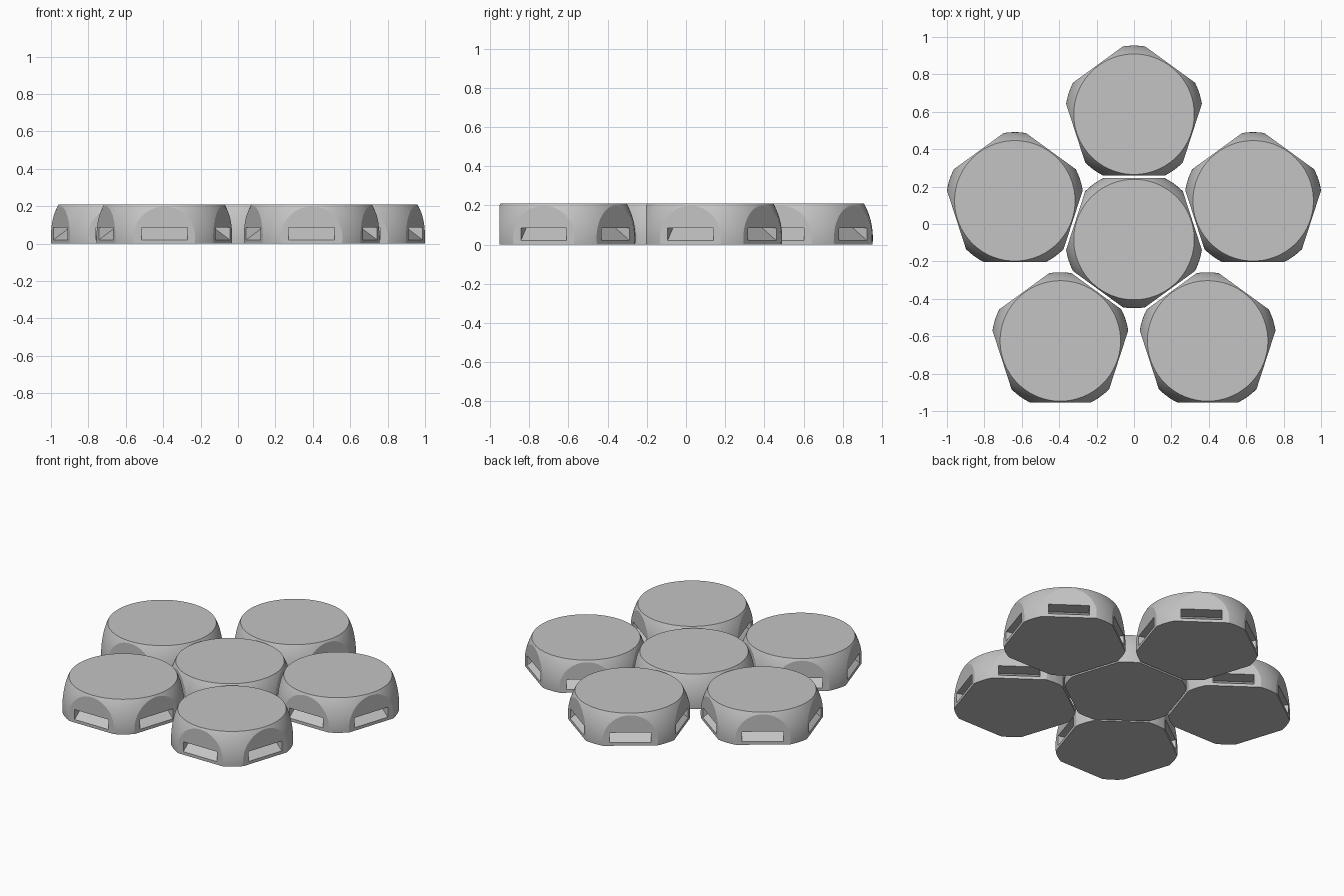
import bpy, bmesh, math
from mathutils import Vector, Matrix

if "Cube" in bpy.data.objects:
    bpy.data.objects.remove(bpy.data.objects["Cube"])

SPHERE_R, SPHERE_Z = 0.367, 0.034   # sphere every puck is cut from
APOTHEM, HEIGHT = 0.328, 0.21       # distance to flat sides, top height
SPACING, CENTER_Y = 0.67, -0.083    # ring radius and middle puck position
SLOT_LOW, SLOT_HIGH, SLOT_HALF, SLOT_DEPTH = 0.02, 0.085, 0.123, 0.09

grey = bpy.data.materials.new("plain_grey")
grey.use_nodes = True
color = (0.55, 0.55, 0.55, 1)
grey.diffuse_color = color
grey.node_tree.nodes["Principled BSDF"].inputs["Base Color"].default_value = color

SIDES = [math.radians(-90 + 72 * i) for i in range(5)]


def add_object(name, bm):
    mesh = bpy.data.meshes.new(name)
    bm.to_mesh(mesh)
    bm.free()
    obj = bpy.data.objects.new(name, mesh)
    bpy.context.collection.objects.link(obj)
    return obj


def slice_off(bm, point, normal):
    """Cut away everything beyond a plane and cap the opening."""
    cut = bmesh.ops.bisect_plane(bm, geom=bm.verts[:] + bm.edges[:] + bm.faces[:],
                                 plane_co=point, plane_no=normal, clear_outer=True)
    edges = [e for e in cut["geom_cut"] if isinstance(e, bmesh.types.BMEdge)]
    bmesh.ops.contextual_create(bm, geom=edges)


# Puck body: sphere cut flat on top, bottom and five sides
bm = bmesh.new()
bmesh.ops.create_uvsphere(bm, u_segments=120, v_segments=64, radius=SPHERE_R,
                          matrix=Matrix.Translation((0, 0, SPHERE_Z)))
slice_off(bm, Vector((0, 0, HEIGHT)), Vector((0, 0, 1)))
slice_off(bm, Vector((0, 0, 0)), Vector((0, 0, -1)))
for a in SIDES:
    n = Vector((math.cos(a), math.sin(a), 0))
    slice_off(bm, n * APOTHEM, n)
bmesh.ops.recalc_face_normals(bm, faces=bm.faces[:])
puck = add_object("middle_puck", bm)
puck.data.materials.append(grey)

# Wedge slots: level ceiling, floor sloping up inwards
bm = bmesh.new()
profile = [(APOTHEM + 0.03, SLOT_LOW), (APOTHEM + 0.03, SLOT_HIGH),
           (APOTHEM - SLOT_DEPTH, SLOT_HIGH), (APOTHEM, SLOT_LOW)]
for a in SIDES:
    turn = Matrix.Rotation(a, 3, 'Z')
    face = bm.faces.new([bm.verts.new(turn @ Vector((d, -SLOT_HALF, z))) for d, z in profile])
    ext = bmesh.ops.extrude_face_region(bm, geom=[face])
    verts = [v for v in ext["geom"] if isinstance(v, bmesh.types.BMVert)]
    bmesh.ops.translate(bm, verts=verts, vec=turn @ Vector((0, 2 * SLOT_HALF, 0)))
    # the starting face stays as the other end cap
    if not face.is_valid:
        bmesh.ops.holes_fill(bm, edges=bm.edges[:])
bmesh.ops.recalc_face_normals(bm, faces=bm.faces[:])
cutter = add_object("slot_cutter", bm)
cutter.data.materials.append(grey)
cutter.hide_render = True

mod = puck.modifiers.new("slots", 'BOOLEAN')
mod.operation = 'DIFFERENCE'
mod.solver = 'EXACT'
mod.object = cutter
bpy.context.view_layer.objects.active = puck
puck.select_set(True)
bpy.ops.object.modifier_apply(modifier=mod.name)
bpy.data.objects.remove(cutter)
bpy.ops.object.shade_smooth_by_angle(angle=math.radians(20))

# Ring of five upright pucks around the inverted middle one
names = ["back", "right", "front_right", "front_left", "left"]
for i, name in enumerate(names):
    a = math.radians(90 + 72 * i)
    outer = bpy.data.objects.new(name + "_puck", puck.data)
    outer.location = (SPACING * math.cos(a), CENTER_Y + SPACING * math.sin(a), 0)
    bpy.context.collection.objects.link(outer)
puck.location = (0, CENTER_Y, 0)
puck.rotation_euler = (0, 0, math.pi)
